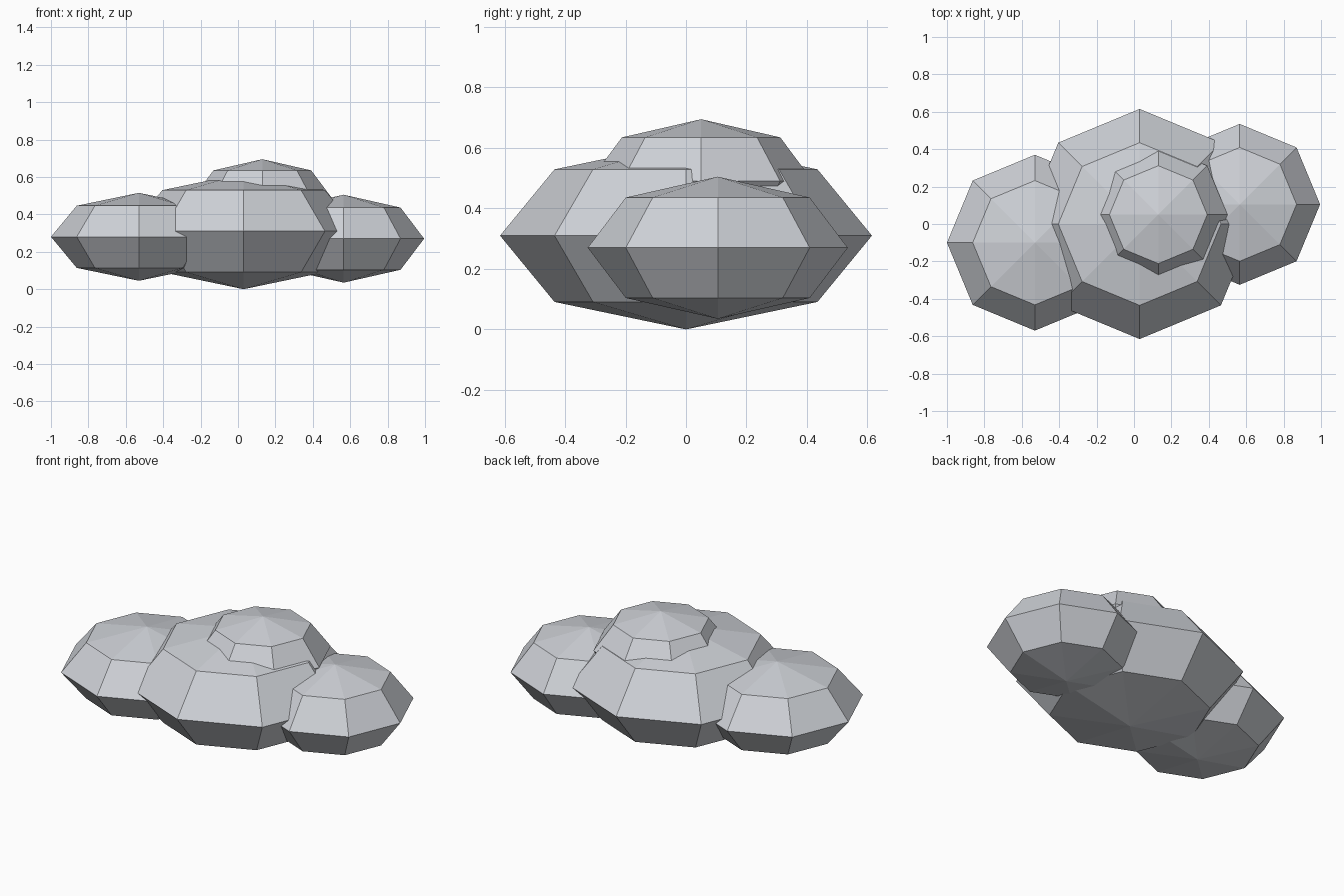
import bpy

# Remove the default cube
cube = bpy.data.objects.get("Cube")
if cube:
    bpy.data.objects.remove(cube, do_unlink=True)

# Single pale grey material
COLOUR = (0.62, 0.64, 0.68, 1.0)
grey = bpy.data.materials.new("pale_grey")
grey.use_nodes = True
grey.diffuse_color = COLOUR
shader = next(n for n in grey.node_tree.nodes if n.type == 'BSDF_PRINCIPLED')
shader.inputs["Base Color"].default_value = COLOUR
shader.inputs["Roughness"].default_value = 0.9


def puff(name, centre, radius, half_height):
    """Flattened low-poly ball: eight sides, four bands, flat faces."""
    bpy.ops.mesh.primitive_uv_sphere_add(segments=8, ring_count=4, radius=1, location=centre)
    obj = bpy.context.object
    obj.name = obj.data.name = name
    obj.scale = (radius, radius, half_height)
    bpy.ops.object.transform_apply(location=False, rotation=False, scale=True)
    bpy.ops.object.shade_flat()
    obj.data.materials.append(grey)
    return obj


# Four overlapping puffs make the cloud
puff("main_puff", (0.03, 0.0, 0.31), 0.615, 0.31)
puff("right_puff", (-0.53, -0.10, 0.28), 0.47, 0.235)
puff("left_puff", (0.565, 0.105, 0.27), 0.43, 0.235)
puff("top_puff", (0.13, 0.05, 0.49), 0.37, 0.205)
